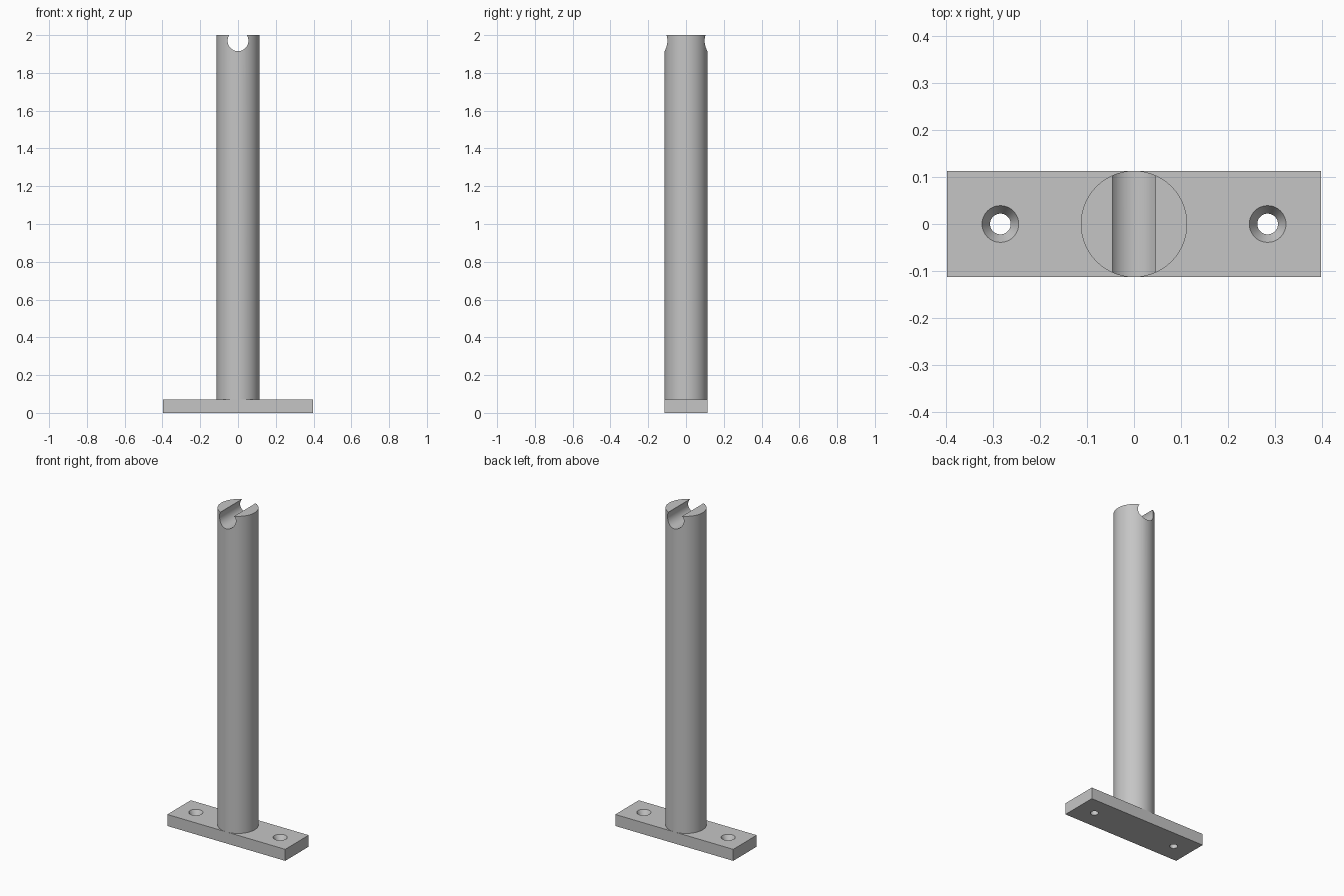
import bpy, bmesh
from math import pi, radians
from mathutils import Matrix, Vector

cube = bpy.data.objects.get("Cube")
if cube:
    bpy.data.objects.remove(cube, do_unlink=True)

PLATE_LENGTH, PLATE_WIDTH, PLATE_TOP = 0.794, 0.226, 0.07
POST_RADIUS, HEIGHT = 0.113, 2.0
CHANNEL_RADIUS, CHANNEL_Z = 0.055, 1.97
HOLE_X, HOLE_RADIUS, SINK_RADIUS, SINK_DEPTH = 0.284, 0.022, 0.039, 0.03

grey = bpy.data.materials.new("plain_grey")
grey.use_nodes = True
colour = (0.56, 0.56, 0.56, 1)
grey.diffuse_color = colour
grey.node_tree.nodes["Principled BSDF"].inputs["Base Color"].default_value = colour


def finish(name, bm):
    mesh = bpy.data.meshes.new(name)
    bmesh.ops.recalc_face_normals(bm, faces=bm.faces)
    bm.to_mesh(mesh)
    bm.free()
    mesh.materials.append(grey)
    obj = bpy.data.objects.new(name, mesh)
    bpy.context.collection.objects.link(obj)
    return obj


def cylinder(name, radius, length, matrix):
    bm = bmesh.new()
    bmesh.ops.create_cone(bm, cap_ends=True, segments=96, radius1=radius,
                          radius2=radius, depth=length, matrix=matrix)
    return finish(name, bm)


def lathe(name, profile, x):
    """Turn a radius/height profile around a vertical axis at x."""
    bm = bmesh.new()
    verts = [bm.verts.new((r, 0, z)) for r, z in profile]
    edges = [bm.edges.new(pair) for pair in zip(verts, verts[1:])]
    bmesh.ops.spin(bm, geom=verts + edges, axis=(0, 0, 1), cent=(0, 0, 0),
                   angle=2 * pi, steps=48)
    bmesh.ops.remove_doubles(bm, verts=bm.verts, dist=0.0001)
    bmesh.ops.translate(bm, verts=bm.verts, vec=Vector((x, 0, 0)))
    return finish(name, bm)


def cut(target, cutter):
    mod = target.modifiers.new("cut", 'BOOLEAN')
    mod.operation, mod.solver, mod.object = 'DIFFERENCE', 'EXACT', cutter
    bpy.ops.object.select_all(action='DESELECT')
    bpy.context.view_layer.objects.active = target
    target.select_set(True)
    bpy.ops.object.modifier_apply(modifier=mod.name)
    bpy.data.objects.remove(cutter, do_unlink=True)


# Base plate with two countersunk screw holes
bm = bmesh.new()
bmesh.ops.create_cube(bm, size=1, matrix=Matrix.Translation((0, 0, PLATE_TOP / 2))
                      @ Matrix.Diagonal((PLATE_LENGTH, PLATE_WIDTH, PLATE_TOP, 1)))
plate = finish("base_plate", bm)
lip = SINK_RADIUS + (SINK_RADIUS - HOLE_RADIUS) / SINK_DEPTH * 0.01
screw = [(0, -0.05), (HOLE_RADIUS, -0.05), (HOLE_RADIUS, PLATE_TOP - SINK_DEPTH),
         (lip, PLATE_TOP + 0.01), (0, PLATE_TOP + 0.01)]
for side in (-1, 1):
    cut(plate, lathe("screw_cutter", screw, side * HOLE_X))

# Round post with an open round channel running front to back across its top
post = cylinder("post", POST_RADIUS, HEIGHT - PLATE_TOP,
                Matrix.Translation((0, 0, (HEIGHT + PLATE_TOP) / 2)))
cut(post, cylinder("channel_cutter", CHANNEL_RADIUS, 0.5,
                   Matrix.Translation((0, 0, CHANNEL_Z)) @ Matrix.Rotation(pi / 2, 4, 'X')))

# Smooth round walls, crisp edges
for obj in (plate, post):
    bpy.ops.object.select_all(action='DESELECT')
    bpy.context.view_layer.objects.active = obj
    obj.select_set(True)
    bpy.ops.object.shade_smooth_by_angle(angle=radians(25))
